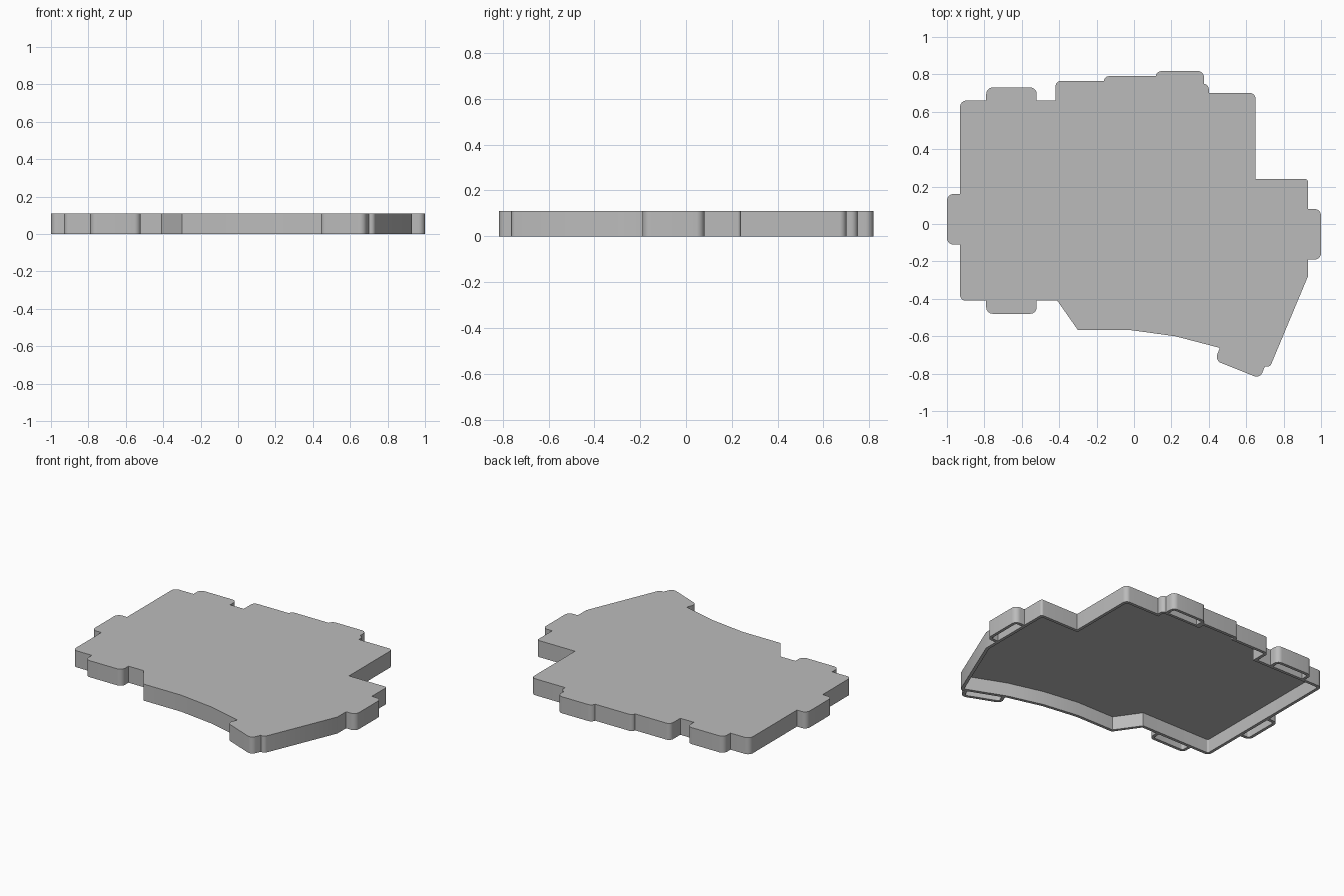
import bpy, bmesh, math
from mathutils import Vector, Matrix

if "Cube" in bpy.data.objects:
    bpy.data.objects.remove(bpy.data.objects["Cube"])

HEIGHT, PLATE, WALL, TAB = 0.11, 0.02, 0.02, 0.07

grey = bpy.data.materials.new("plain grey")
grey.use_nodes = True
grey.diffuse_color = (0.5, 0.5, 0.5, 1)
grey.node_tree.nodes["Principled BSDF"].inputs["Base Color"].default_value = (0.5, 0.5, 0.5, 1)


def rounded(corners, steps=8):
    """Replace each (x, y, radius) corner by an arc."""
    pts = []
    for i, (x, y, r) in enumerate(corners):
        p = Vector((x, y))
        a = (Vector(corners[i - 1][:2]) - p).normalized()
        b = (Vector(corners[(i + 1) % len(corners)][:2]) - p).normalized()
        if r == 0:
            pts.append(p)
            continue
        half = a.angle(b) / 2
        centre = p + (a + b).normalized() * r / math.sin(half)
        start = p + a * r / math.tan(half) - centre
        end = p + b * r / math.tan(half) - centre
        sweep = start.angle_signed(end)
        for k in range(steps + 1):
            pts.append(centre + Matrix.Rotation(-sweep * k / steps, 2) @ start)
    return pts


def inset(corners, t):
    """Offset a counter-clockwise outline inwards by t."""
    out = []
    for i, (x, y, r) in enumerate(corners):
        p = Vector((x, y))
        d1 = (p - Vector(corners[i - 1][:2])).normalized()
        d2 = (Vector(corners[(i + 1) % len(corners)][:2]) - p).normalized()
        n1, n2 = Vector((-d1.y, d1.x)), Vector((-d2.y, d2.x))
        q = p + (n1 + n2) * t / (1 + n1.dot(n2))
        out.append((q.x, q.y, max(r - t, 0)))
    return out


def prism(name, pts, z0, z1, matrix=Matrix()):
    bm = bmesh.new()
    face = bm.faces.new([bm.verts.new((p.x, p.y, z0)) for p in pts])
    top = bmesh.ops.extrude_face_region(bm, geom=[face])["geom"]
    verts = [v for v in top if isinstance(v, bmesh.types.BMVert)]
    bmesh.ops.translate(bm, verts=verts, vec=(0, 0, z1 - z0))
    bmesh.ops.recalc_face_normals(bm, faces=bm.faces)
    bm.transform(matrix)
    mesh = bpy.data.meshes.new(name)
    bm.to_mesh(mesh)
    bm.free()
    mesh.materials.append(grey)
    obj = bpy.data.objects.new(name, mesh)
    bpy.context.collection.objects.link(obj)
    return obj


def combine(base, tool, operation):
    mod = base.modifiers.new("combine", "BOOLEAN")
    mod.operation, mod.solver, mod.object = operation, "EXACT", tool
    bpy.context.view_layer.objects.active = base
    bpy.ops.object.modifier_apply(modifier=mod.name)
    bpy.data.objects.remove(tool)


# Main outline, counter-clockwise: x, y, corner radius
body = [(-0.93, -0.41, 0.03), (-0.41, -0.41, 0), (-0.30, -0.567, 0), (-0.02, -0.567, 0),
        (0.22, -0.60, 0), (0.45, -0.66, 0), (0.725, -0.77, 0.025), (0.93, -0.28, 0),
        (0.93, 0.24, 0.015), (0.65, 0.24, 0), (0.65, 0.70, 0.03), (0.40, 0.70, 0),
        (0.40, 0.75, 0.03), (0.12, 0.75, 0), (0.12, 0.79, 0), (-0.16, 0.79, 0.025),
        (-0.16, 0.765, 0), (-0.42, 0.765, 0.03), (-0.42, 0.66, 0), (-0.93, 0.66, 0.035)]

# Edge tabs: centre on the wall, outward turn in degrees, width
tabs = [(-0.655, 0.66, 0, 0.27), (0.245, 0.748, 0, 0.26), (-0.93, 0.025, 90, 0.27),
        (-0.655, -0.41, 180, 0.27), (0.579, -0.713, 158.2, 0.26), (0.93, -0.055, 270, 0.27)]

shell = prism("case_shell", rounded(body), 0, HEIGHT)
pockets = [prism("cavity", rounded(inset(body, WALL)), -0.1, HEIGHT - PLATE)]

for x, y, turn, width in tabs:
    place = Matrix.Translation((x, y, 0)) @ Matrix.Rotation(math.radians(turn), 4, "Z")
    w, v = width / 2, width / 2 - WALL
    block = [(-w, -0.015, 0), (w, -0.015, 0), (w, TAB, 0.035), (-w, TAB, 0.035)]
    slot = [(-v, 0, 0), (v, 0, 0), (v, TAB - WALL, 0.015), (-v, TAB - WALL, 0.015)]
    combine(shell, prism("tab", rounded(block), 0, HEIGHT, place), "UNION")
    pockets.append(prism("slot", rounded(slot), -0.1, HEIGHT - PLATE, place))

# Hollow the underside and the tabs
for pocket in pockets:
    combine(shell, pocket, "DIFFERENCE")

bpy.ops.object.select_all(action="DESELECT")
shell.select_set(True)
bpy.context.view_layer.objects.active = shell
bpy.ops.object.shade_smooth_by_angle(angle=math.radians(30))
